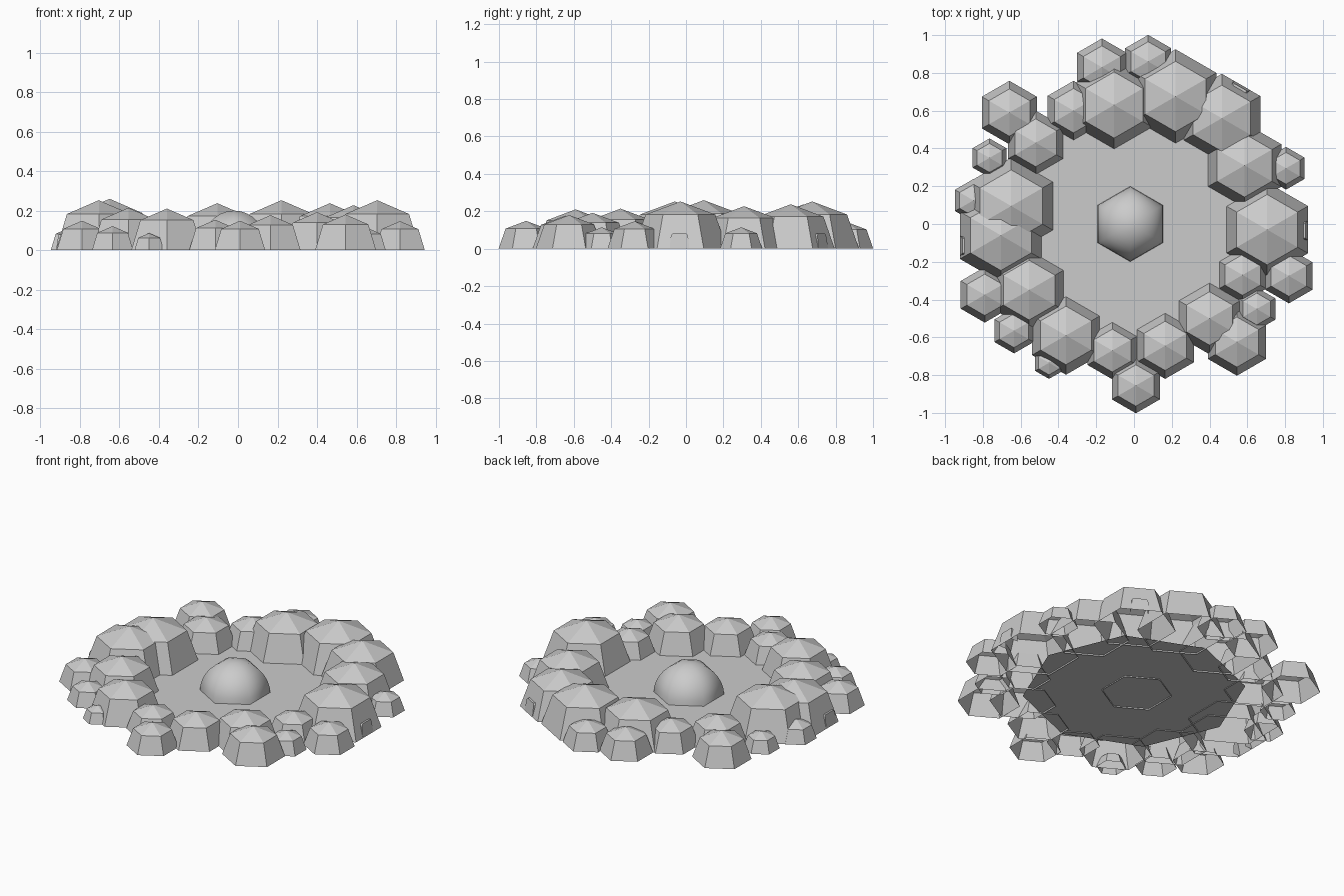
import bpy, math
from mathutils import Matrix, Vector

if "Cube" in bpy.data.objects:
    bpy.data.objects.remove(bpy.data.objects["Cube"])


def make(name, verts, faces):
    mesh = bpy.data.meshes.new(name)
    mesh.from_pydata(verts, [], faces)
    mesh.update()
    ob = bpy.data.objects.new(name, mesh)
    bpy.context.collection.objects.link(ob)
    return ob


def hex_shell(name, x, y, profile):
    """Six-sided shell, open underneath; profile is (radius, z) rings, last is the apex."""
    verts, faces = [], []
    for r, z in profile[:-1]:
        for i in range(6):
            a = math.radians(30 + 60 * i)
            verts.append((x + r * math.cos(a), y + r * math.sin(a), z))
    n = len(profile) - 1
    verts.append((x, y, profile[-1][1]))
    for k in range(n):
        for i in range(6):
            a, b = k * 6 + i, k * 6 + (i + 1) % 6
            if k < n - 1:
                faces.append((a, b, b + 6, a + 6))
            else:
                faces.append((a, b, n * 6))
    return make(name, verts, faces)


# Ring of huts: x, y, base radius
huts = [
    (-.17, .83, .152), (.075, .86, .141), (-.105, .63, .235), (.22, .675, .25),
    (.465, .56, .235), (.585, .31, .225), (.805, .295, .113), (.705, -.03, .25),
    (.575, -.27, .145), (.82, -.275, .145), (.65, -.45, .113), (.545, -.625, .178),
    (.40, -.50, .19), (.165, -.645, .175), (.01, -.855, .147), (-.115, -.67, .152),
    (-.36, -.59, .208), (-.45, -.735, .085), (-.635, -.565, .12), (-.79, -.375, .147),
    (-.555, -.35, .212), (-.705, -.06, .25), (-.65, .095, .257), (-.85, .125, .113),
    (-.765, .35, .103), (-.52, .43, .17), (-.66, .59, .168), (-.32, .60, .158),
]
for n, (x, y, r) in enumerate(huts):
    hex_shell(f"hut_{n + 1}", x, y, [(r, 0), (.745 * r, .73 * r), (0, 1.01 * r)])

# Central smooth dome
steps = 8
R = .2
dome = hex_shell("central_dome", -.02, 0,
                 [(R * math.cos(math.pi / 2 * i / steps), R * math.sin(math.pi / 2 * i / steps))
                  for i in range(steps)] + [(0, R)])
for p in dome.data.polygons:
    p.use_smooth = True

# Courtyard floor, an octagonal sheet just above the ground
make("courtyard_floor",
     [(.63 * math.cos(i * math.pi / 4), .63 * math.sin(i * math.pi / 4), .008) for i in range(8)],
     [tuple(range(8))])

# Door porches with chamfered top corners: base-face position and outward angle
outline = [(-.052, 0), (-.046, .07), (-.038, .08), (.038, .08), (.046, .07), (.052, 0)]
for n, (x, y, deg) in enumerate([(.921, -.035, 0), (.57, .735, 60), (-.921, -.115, 180)]):
    m = Matrix.Translation((x, y, 0)) @ Matrix.Rotation(math.radians(deg), 4, 'Z')
    verts = [m @ Vector((-.15 * z, w, z)) for w, z in outline]
    verts += [m @ Vector((-.05, w, z)) for w, z in outline]
    faces = [tuple(range(5, -1, -1))]
    faces += [(i, i + 1, i + 7, i + 6) for i in range(5)]
    make(f"door_porch_{n + 1}", verts, faces)
